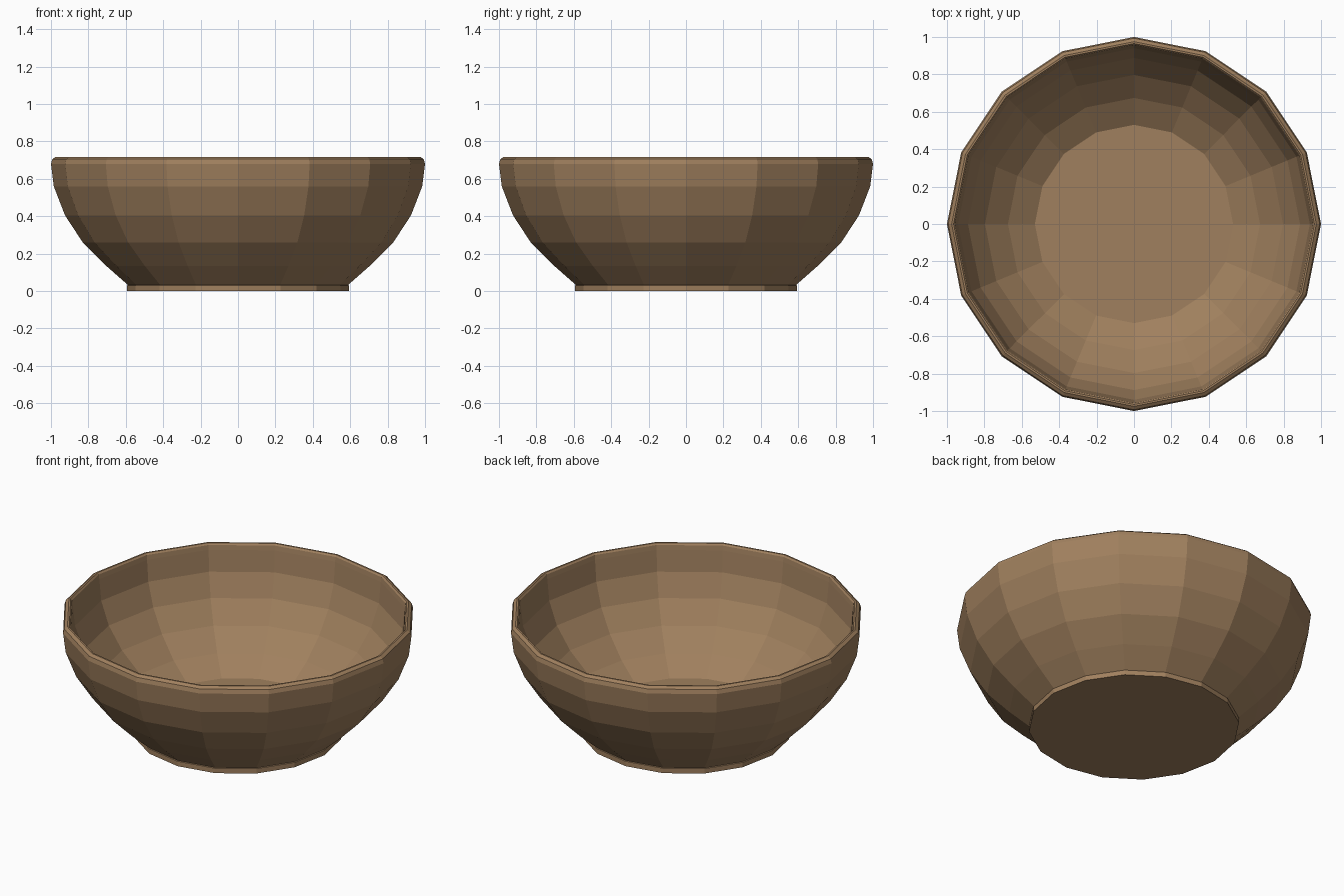
import bpy
import bmesh
from math import cos, sin, tau

cube = bpy.data.objects.get("Cube")
if cube:
    bpy.data.objects.remove(cube, do_unlink=True)

SIDES = 16

# One warm brown wood for the whole bowl
wood = bpy.data.materials.new("brown_wood")
wood.use_nodes = True
colour = (0.352, 0.216, 0.112, 1)
wood.diffuse_color = colour
wood.node_tree.nodes["Principled BSDF"].inputs["Base Color"].default_value = colour

# Profile pieces as (radius, height), running from the foot up and back inside
foot = [(0.593, 0), (0.593, 0.03), (0.588, 0.032)]
outer_wall = [(0.705, 0.135), (0.83, 0.26), (0.925, 0.405), (0.985, 0.56), (1.0, 0.68)]
rim = [(0.993, 0.705), (0.975, 0.718), (0.965, 0.718), (0.957, 0.708)]
inner_wall = [(0.953, 0.68), (0.94, 0.55), (0.888, 0.41), (0.797, 0.28),
              (0.674, 0.165), (0.53, 0.075)]


def lathe(name, profile, material):
    """Turn a profile about z into a faceted solid with flat end caps."""
    bm = bmesh.new()
    rings = [[bm.verts.new((r * cos(tau * i / SIDES), r * sin(tau * i / SIDES), z))
              for i in range(SIDES)] for r, z in profile]
    for low, high in zip(rings, rings[1:]):
        for i in range(SIDES):
            j = (i + 1) % SIDES
            bm.faces.new((low[i], low[j], high[j], high[i]))
    bm.faces.new(rings[0][::-1])
    bm.faces.new(rings[-1])
    bmesh.ops.recalc_face_normals(bm, faces=bm.faces)
    mesh = bpy.data.meshes.new(name)
    bm.to_mesh(mesh)
    bm.free()
    mesh.materials.append(material)
    obj = bpy.data.objects.new(name, mesh)
    bpy.context.collection.objects.link(obj)
    return obj


lathe("bowl", foot + outer_wall + rim + inner_wall, wood)
